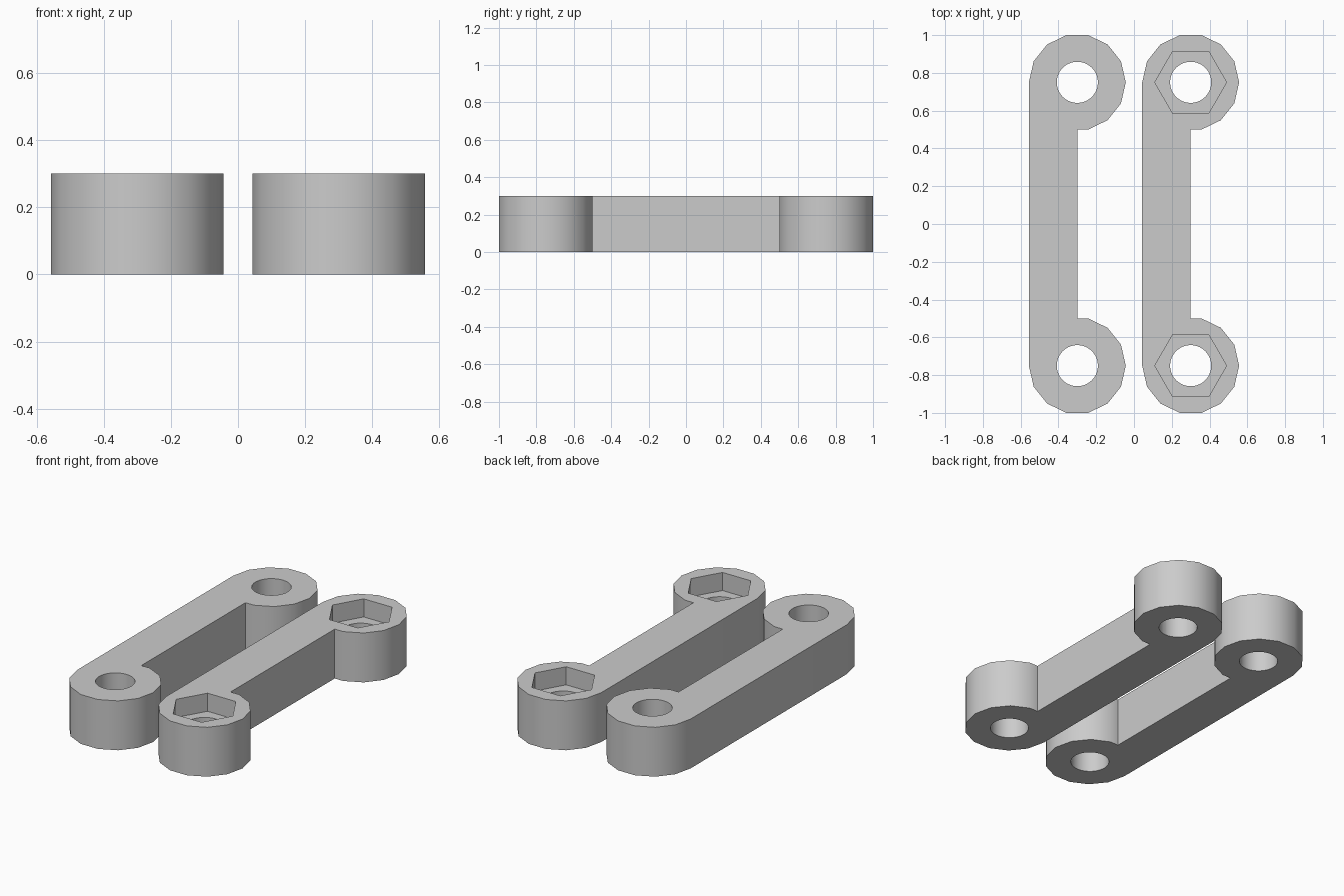
import bpy, bmesh
from math import sin, cos, pi

HEIGHT = 0.3       # thickness of each link
EYE_Y = 0.75       # distance of the eye centres from the middle
EYE_R = 0.2565     # outer radius of the 14-sided eyes
HOLE_R = 0.109
NUT_R = 0.19
NUT_DEPTH = 0.11

cube = bpy.data.objects.get("Cube")
if cube:
    bpy.data.objects.remove(cube)

grey = bpy.data.materials.new("light grey plastic")
grey.use_nodes = True
grey.diffuse_color = (0.6, 0.6, 0.6, 1)
grey.node_tree.nodes["Principled BSDF"].inputs["Base Color"].default_value = (0.6, 0.6, 0.6, 1)


def prism(name, outline, z0, z1):
    """Closed straight prism over a counter-clockwise outline."""
    bm = bmesh.new()
    base = bm.faces.new([bm.verts.new((x, y, z0)) for x, y in outline])
    grown = bmesh.ops.extrude_face_region(bm, geom=[base], use_keep_orig=True)
    top = [v for v in grown["geom"] if isinstance(v, bmesh.types.BMVert)]
    bmesh.ops.translate(bm, verts=top, vec=(0, 0, z1 - z0))
    bmesh.ops.recalc_face_normals(bm, faces=bm.faces)
    mesh = bpy.data.meshes.new(name)
    bm.to_mesh(mesh)
    bm.free()
    mesh.materials.append(grey)
    obj = bpy.data.objects.new(name, mesh)
    bpy.context.collection.objects.link(obj)
    return obj


def ring(cx, cy, radius, sides):
    return [(cx + radius * cos(2 * pi * k / sides), cy + radius * sin(2 * pi * k / sides))
            for k in range(sides)]


def cut(body, cutter):
    cutter.hide_render = True
    mod = body.modifiers.new("cut", 'BOOLEAN')
    mod.operation = 'DIFFERENCE'
    mod.solver = 'EXACT'
    mod.object = cutter
    bpy.ops.object.modifier_apply(modifier=mod.name)
    bpy.data.objects.remove(cutter)


def link_arm(name, cx, nut_pockets):
    # Half outline: inner corner, around the eye, to the outer side of the bar
    half = [(cx, EYE_Y - 0.25)]
    for k in range(-3, 8):
        a = 2 * pi * k / 14
        half.append((cx + EYE_R * cos(a), EYE_Y + EYE_R * sin(a)))
    outline = half + [(x, -y) for x, y in reversed(half)]
    body = prism(name, outline, 0, HEIGHT)
    bpy.ops.object.select_all(action='DESELECT')
    body.select_set(True)
    bpy.context.view_layer.objects.active = body
    # Bolt holes and hexagonal nut pockets
    for y in (-EYE_Y, EYE_Y):
        cut(body, prism("hole_cutter", ring(cx, y, HOLE_R, 40), -0.1, HEIGHT + 0.1))
        if nut_pockets:
            cut(body, prism("nut_cutter", ring(cx, y, NUT_R, 6), HEIGHT - NUT_DEPTH, HEIGHT + 0.1))
    bpy.ops.object.shade_smooth_by_angle(angle=pi / 6)
    return body


link_arm("plain_link", -0.3, False)
link_arm("nut_pocket_link", 0.3, True)
